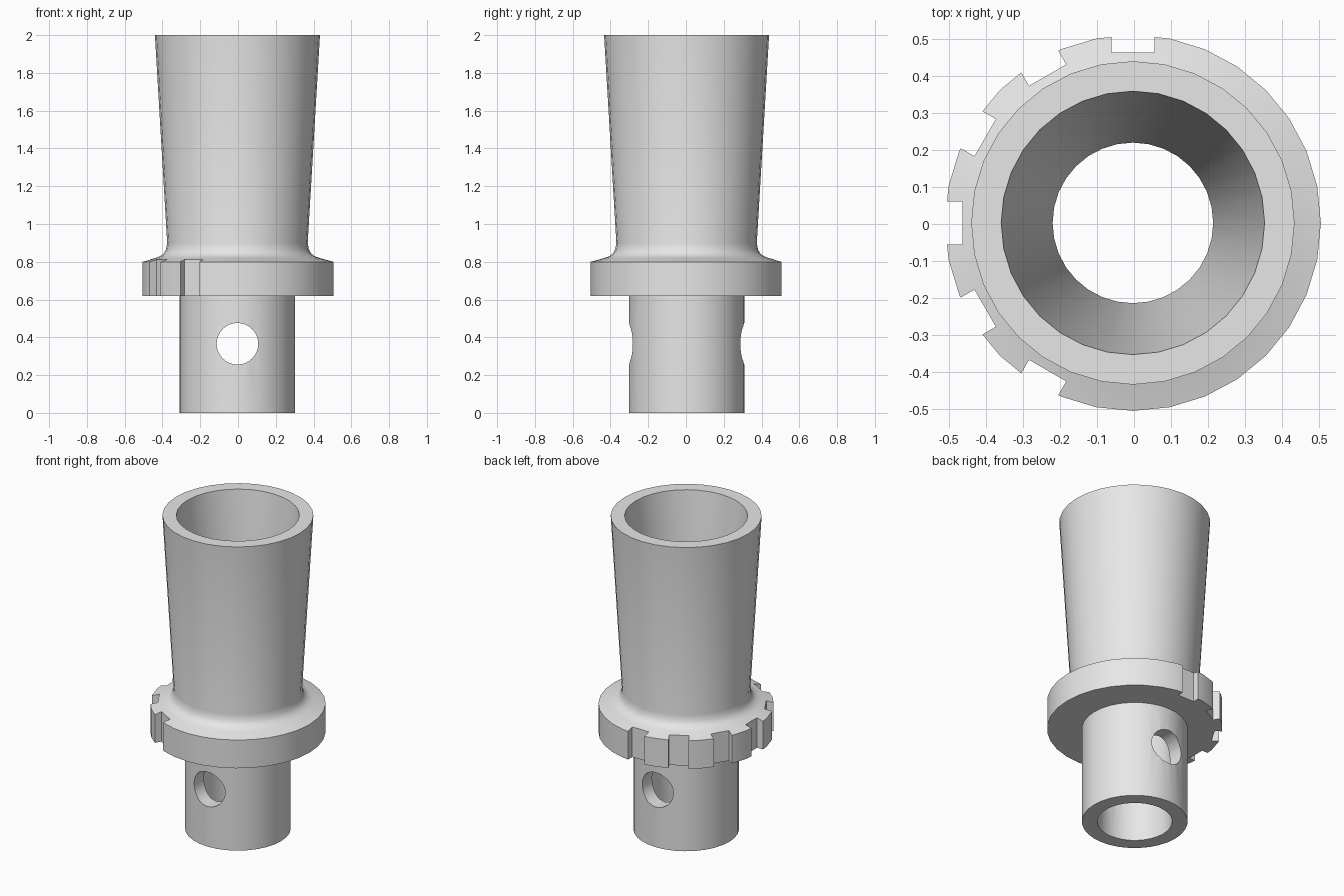
import bpy, bmesh
from math import radians, tau
from mathutils import Matrix, Vector

if "Cube" in bpy.data.objects:
    bpy.data.objects.remove(bpy.data.objects["Cube"])

AXIS = Vector((-0.003, 0.003, 0))
SIDES = 32

grey = bpy.data.materials.new("plain_grey")
grey.use_nodes = True
grey.diffuse_color = (0.8, 0.8, 0.8, 1)
grey.node_tree.nodes["Principled BSDF"].inputs["Base Color"].default_value = (0.8, 0.8, 0.8, 1)


def make_object(name, bm):
    bmesh.ops.recalc_face_normals(bm, faces=bm.faces)
    mesh = bpy.data.meshes.new(name)
    bm.to_mesh(mesh)
    bm.free()
    obj = bpy.data.objects.new(name, mesh)
    obj.location = AXIS
    bpy.context.collection.objects.link(obj)
    return obj


# Hollow body: stem, collar, fillet, flared tube and tapered bore (radius, height)
profile = [
    (0.217, 0), (0.306, 0), (0.306, 0.62), (0.508, 0.62), (0.508, 0.80),
    (0.435, 0.82), (0.41, 0.829), (0.391, 0.843), (0.378, 0.865), (0.372, 0.90),
    (0.437, 2), (0.356, 2), (0.217, 0.72),
]
bm = bmesh.new()
verts = [bm.verts.new((r, 0, z)) for r, z in profile]
edges = [bm.edges.new((a, b)) for a, b in zip(verts, verts[1:] + verts[:1])]
bmesh.ops.spin(bm, geom=verts + edges, cent=(0, 0, 0), axis=(0, 0, 1),
               angle=tau, steps=SIDES)
bmesh.ops.remove_doubles(bm, verts=bm.verts, dist=0.0001)
body = make_object("collared_tube", bm)
body.data.materials.append(grey)

# Collar notches: six radial blocks around the back right
bm = bmesh.new()
for angle in range(90, 241, 30):
    place = (Matrix.Rotation(radians(angle), 4, "Z")
             @ Matrix.Translation((0.561, 0, 0.72))
             @ Matrix.Diagonal((0.2, 0.116, 0.4, 1)))
    bmesh.ops.create_cube(bm, size=1, matrix=place)
notch_cutter = make_object("notch_cutter", bm)

# Cross hole: runs through the stem front to back
bm = bmesh.new()
bmesh.ops.create_cone(bm, cap_ends=True, segments=SIDES, radius1=0.11, radius2=0.11, depth=1,
                      matrix=Matrix.Translation((0, 0, 0.366)) @ Matrix.Rotation(radians(90), 4, "X"))
hole_cutter = make_object("hole_cutter", bm)

for cutter in (notch_cutter, hole_cutter):
    cutter.hide_render = True
    cut = body.modifiers.new(cutter.name, "BOOLEAN")
    cut.operation = "DIFFERENCE"
    cut.solver = "EXACT"
    cut.object = cutter

# Bake the cuts, then smooth the curved surfaces
bpy.context.view_layer.update()
evaluated = body.evaluated_get(bpy.context.evaluated_depsgraph_get())
cut_mesh = bpy.data.meshes.new_from_object(evaluated)
body.modifiers.clear()
body.data = cut_mesh
for cutter in (notch_cutter, hole_cutter):
    bpy.data.objects.remove(cutter)

bpy.ops.object.select_all(action="DESELECT")
body.select_set(True)
bpy.context.view_layer.objects.active = body
bpy.ops.object.shade_smooth_by_angle(angle=radians(30))
